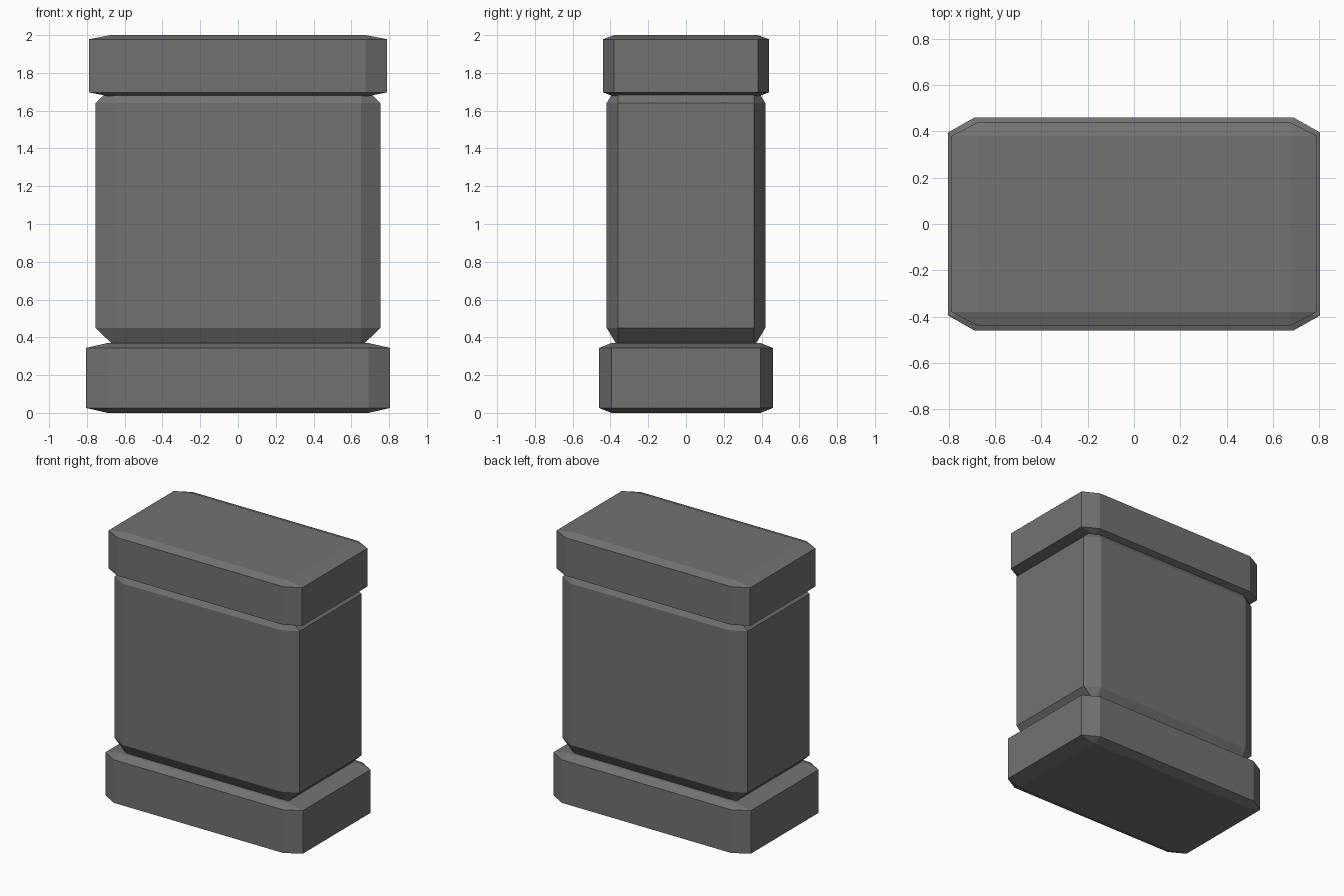
import bpy
import bmesh
from mathutils import Vector

cube = bpy.data.objects.get("Cube")
if cube:
    bpy.data.objects.remove(cube, do_unlink=True)

# Single dark grey material
grey = bpy.data.materials.new("dark_grey")
grey.use_nodes = True
colour = (0.17, 0.17, 0.172, 1)
grey.diffuse_color = colour
grey.node_tree.nodes["Principled BSDF"].inputs["Base Color"].default_value = colour


def chamfered_block(name, half_x, half_y, bottom, top, cut):
    """Box with every edge chamfered; cut gives the chamfer depth along x, y and z."""
    size = Vector((half_x, half_y, (top - bottom) / 2))
    inner = size - Vector(cut)
    bm = bmesh.new()
    signs = (-1, 1)
    # Each corner becomes three points, one on each adjoining side
    for sx in signs:
        for sy in signs:
            for sz in signs:
                for axis in range(3):
                    p = inner.copy()
                    p[axis] = size[axis]
                    bm.verts.new((sx * p.x, sy * p.y, sz * p.z))
    hull = bmesh.ops.convex_hull(bm, input=bm.verts)
    bmesh.ops.dissolve_limit(bm, angle_limit=0.01, verts=bm.verts, edges=bm.edges)
    bmesh.ops.recalc_face_normals(bm, faces=bm.faces)
    mesh = bpy.data.meshes.new(name)
    bm.to_mesh(mesh)
    bm.free()
    mesh.materials.append(grey)
    obj = bpy.data.objects.new(name, mesh)
    obj.location.z = (bottom + top) / 2
    bpy.context.collection.objects.link(obj)
    return obj


# Base slab, tall body and top cap
chamfered_block("base", 0.805, 0.46, 0, 0.37, (0.115, 0.065, 0.026))
chamfered_block("body", 0.755, 0.42, 0.35, 1.74, (0.105, 0.06, 0.1))
chamfered_block("cap", 0.79, 0.44, 1.675, 2, (0.115, 0.06, 0.022))
